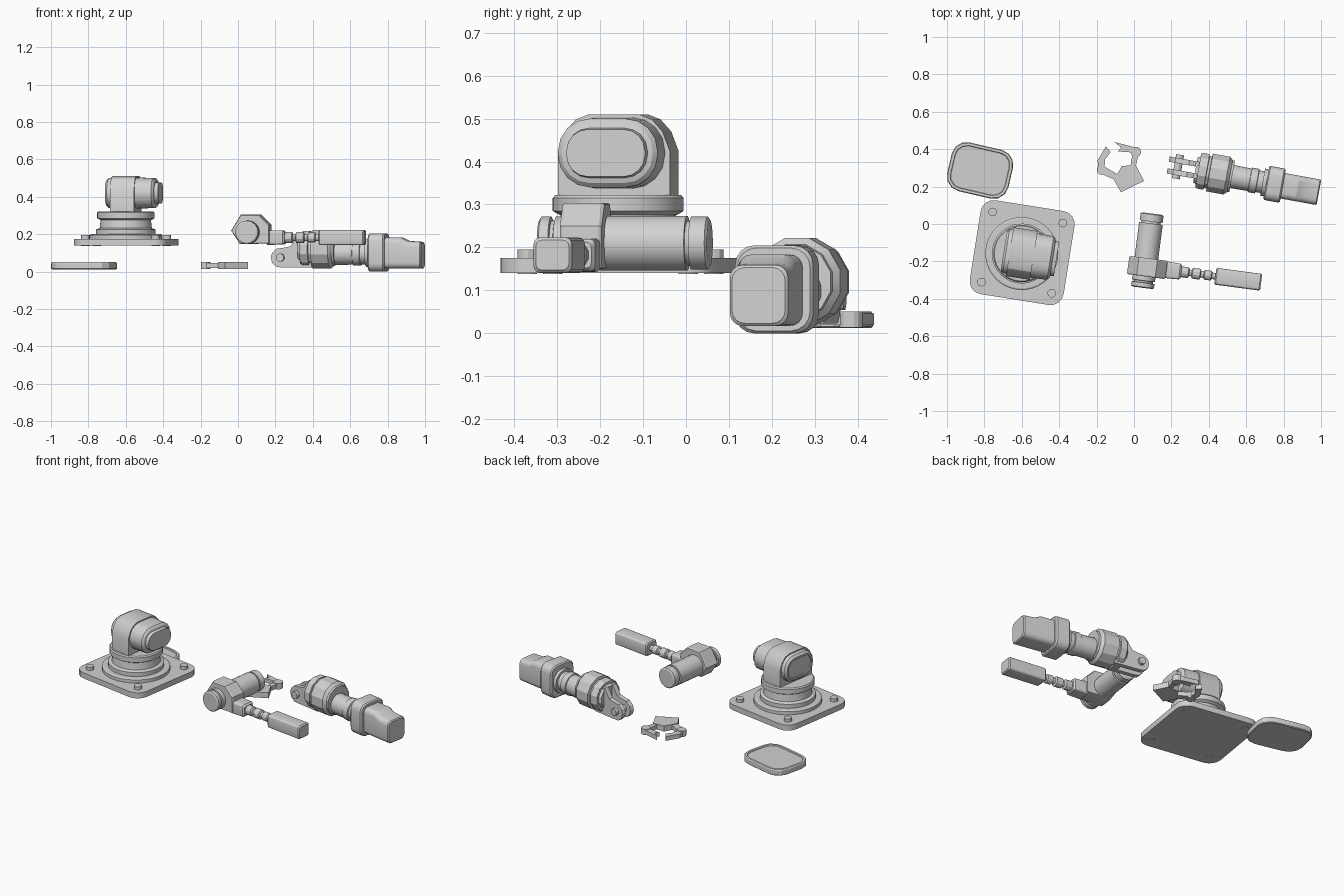
import bpy, bmesh, math
from mathutils import Matrix

cube = bpy.data.objects.get("Cube")
if cube:
    bpy.data.objects.remove(cube, do_unlink=True)

grey = bpy.data.materials.new("plain_grey")
grey.use_nodes = True
grey.diffuse_color = (0.64, 0.64, 0.64, 1)
grey.node_tree.nodes["Principled BSDF"].inputs["Base Color"].default_value = (0.64, 0.64, 0.64, 1)


def frame(x, y, z, degrees):
    return Matrix.Translation((x, y, z)) @ Matrix.Rotation(math.radians(degrees), 4, 'Z')


def circle(r, n=28, cu=0, cv=0):
    return [(cu + r * math.cos(math.tau * (i + .5) / n), cv + r * math.sin(math.tau * (i + .5) / n))
            for i in range(n)]


def rounded(w, h, r, n=4, cu=0, cv=0):
    pts = []
    for k, (su, sv) in enumerate([(1, 1), (-1, 1), (-1, -1), (1, -1)]):
        for i in range(n + 1):
            a = math.pi / 2 * (k + i / n)
            pts.append((cu + su * (w / 2 - r) + r * math.cos(a), cv + sv * (h / 2 - r) + r * math.sin(a)))
    return pts


def loft(name, rings, axis, where):
    """Skin a stack of (distance, outline) rings along an axis and cap both ends."""
    place = {'X': lambda u, v, t: (t, u, v), 'Y': lambda u, v, t: (u, t, v), 'Z': lambda u, v, t: (u, v, t)}[axis]
    bm = bmesh.new()
    loops = [[bm.verts.new(place(u, v, t)) for u, v in outline] for t, outline in rings]
    for a, b in zip(loops, loops[1:]):
        for i in range(len(a)):
            j = (i + 1) % len(a)
            bm.faces.new((a[i], a[j], b[j], b[i]))
    bm.faces.new(loops[0][::-1])
    bm.faces.new(loops[-1])
    bmesh.ops.recalc_face_normals(bm, faces=bm.faces)
    mesh = bpy.data.meshes.new(name)
    bm.to_mesh(mesh)
    bm.free()
    mesh.materials.append(grey)
    mesh.shade_smooth()
    mesh.set_sharp_from_angle(angle=math.radians(24))
    obj = bpy.data.objects.new(name, mesh)
    obj.matrix_world = where
    bpy.context.collection.objects.link(obj)


def lathe(name, profile, axis, where, n=28):
    loft(name, [(t, circle(r, n)) for t, r in profile], axis, where)


def prism(name, outline, t0, t1, axis, where):
    loft(name, [(t0, outline), (t1, outline)], axis, where)


# Base plate with corner bolts
base = frame(-.598, -.153, 0, -9)
prism("base_plate", rounded(.508, .508, .07), .14, .175, 'Z', base)
for sx in (-1, 1):
    for sy in (-1, 1):
        prism("base_bolt", circle(.023, 12, sx * .19, sy * .19), .138, .195, 'Z', base)

# Stepped turntable
turret = frame(-.6, -.158, 0, -9)
lathe("turntable", [(.17, .195), (.195, .195), (.2, .187), (.2, .16), (.225, .16), (.232, .14), (.275, .135),
                    (.28, .145), (.285, .153), (.315, .153), (.322, .147)], 'Z', turret, 36)

# Shoulder head: arched block with a knob on both sides
arch = [(-.132, .32), (.132, .32), (.132, .425), (.115, .47), (.09, .498), (.06, .51),
        (-.06, .51), (-.09, .498), (-.115, .47), (-.132, .425)]
prism("shoulder_block", arch, -.065, .065, 'X', turret)


def knob(inset):
    return rounded(.235 - inset * 2, .16 - inset * 2, .075 - inset, 4, 0, .42)


loft("shoulder_knob", [(.06, knob(-.003)), (.155, knob(0)), (.165, knob(.01)), (.168, knob(.022)),
                       (.188, knob(.025))], 'X', turret)
loft("shoulder_back_knob", [(-.06, knob(-.004)), (-.085, knob(0)), (-.097, knob(.012)), (-.097, knob(.024)),
                            (-.089, knob(.024))], 'X', turret)

# Loose cover with a sunken top
cover = frame(-.823, .286, 0, -13)
loft("cover", [(.012, rounded(.325, .258, .075, 3)), (.016, rounded(.336, .267, .08, 3)),
               (.044, rounded(.336, .267, .08, 3)), (.05, rounded(.328, .259, .076, 3)),
               (.05, rounded(.3, .233, .064, 3)), (.044, rounded(.295, .228, .062, 3))], 'Z', cover)

# Gripper: palm, two links, two fingers and their joints
grip = Matrix()
palm = [(-.07, .17), (.053, .23), (.01, .315), (-.065, .31), (-.107, .235)]
left_finger = [(.005, .375), (-.02, .383), (-.085, .388), (-.07, .41), (-.105, .438), (.005, .41)]
left_link = [(-.008, .38), (.026, .38), (.008, .3), (-.02, .3)]
right_finger = [(-.158, .29), (-.155, .345), (-.125, .385), (-.15, .415), (-.195, .34), (-.19, .29)]
right_link = [(-.18, .27), (-.1, .235), (-.085, .265), (-.16, .308)]
prism("gripper_palm", palm, .015, .05, 'Z', grip)
for name, outline in (("left_finger", left_finger), ("left_link", left_link),
                      ("right_finger", right_finger), ("right_link", right_link)):
    prism("gripper_" + name, outline, .019, .046, 'Z', grip)
prism("gripper_left_joint", circle(.028, 14, .01, .385), .013, .05, 'Z', grip)
prism("gripper_right_joint", circle(.026, 14, -.173, .289), .013, .05, 'Z', grip)

# Forearm: fork with its pin
arm = frame(.235, .306, .105, -10.3)
fork = [(.17, -.083), (.17, .085), (.09, .085), (.055, .03), (.02, .023), (-.02, .018), (-.045, -.005),
        (-.053, -.03), (-.045, -.059), (-.02, -.081), (.02, -.083)]
for side in (-1, 1):
    prism("fork_prong", fork, side * .018, side * .046, 'Y', arm)
pin = frame(.235, .306, .075, -10.3)
lathe("fork_pin", [(-.065, .022), (.065, .022)], 'Y', pin, 12)

# Forearm: faceted barrel, slimmer neck, flange and motor block
barrel = frame(.235, .306, .12, -10.3)
lathe("forearm_barrel", [(.095, .07), (.11, .078), (.11, .094), (.12, .1), (.155, .1), (.157, .09), (.17, .09),
                         (.172, .106), (.265, .106), (.282, .09), (.294, .088), (.294, .06)], 'X', barrel, 12)
neck = frame(.235, .306, .098, -10.3)
lathe("forearm_neck", [(.28, .064), (.39, .062), (.392, .068), (.43, .068), (.432, .06), (.46, .06),
                       (.46, .075), (.49, .075)], 'X', neck, 16)
loft("motor_flange", [(t, rounded(.185 - d, .205 - d, .045, 4, 0, -.003))
                      for t, d in ((.48, .012), (.487, 0), (.562, 0), (.57, .012))], 'X', arm)


def motor(top, d=0):
    return rounded(.138 - d, top + .088 - d, .03, 4, 0, (top - .088) / 2)


loft("motor_block", [(.55, motor(.078)), (.65, motor(.078)), (.688, motor(.059)),
                     (.76, motor(.054)), (.766, motor(.054, .012))], 'X', arm)

# Elbow: cross tube through an angled block
elbow = frame(.06, -.23, .21, -7.5)
lathe("elbow_tube", [(-.112, .054), (-.107, .062), (-.085, .062), (-.083, .053), (-.075, .053), (-.073, .062),
                     (.05, .064), (.235, .064), (.235, .052), (.245, .052), (.245, .062), (.283, .062),
                     (.288, .054)], 'Y', elbow)
block = [(-.092, .01), (-.04, .094), (.06, .094), (.115, .04), (.115, -.06), (-.045, -.062)]
small_block = [(u * .96, v * .96) for u, v in block]
loft("elbow_block", [(-.05, small_block), (-.043, block), (.041, block), (.048, small_block)], 'Y', elbow)

# Tool stem with collars and a grip
stem = frame(.06, -.23, .182, -7.5)
loft("stem_socket", [(.1, rounded(.09, .078, .012)), (.185, rounded(.085, .075, .012)),
                     (.195, rounded(.07, .06, .012))], 'X', stem)
lathe("stem", [(.18, .02), (.195, .03), (.232, .03), (.238, .018), (.25, .018), (.255, .03), (.295, .03), (.3, .018),
               (.315, .018), (.32, .027), (.355, .027), (.36, .018), (.39, .018)], 'X', stem, 12)
loft("tool_grip", [(t, rounded(.09 - d, .082 - d, .015, 3))
                   for t, d in ((.378, .012), (.385, 0), (.618, 0), (.625, .012))], 'X', stem)
